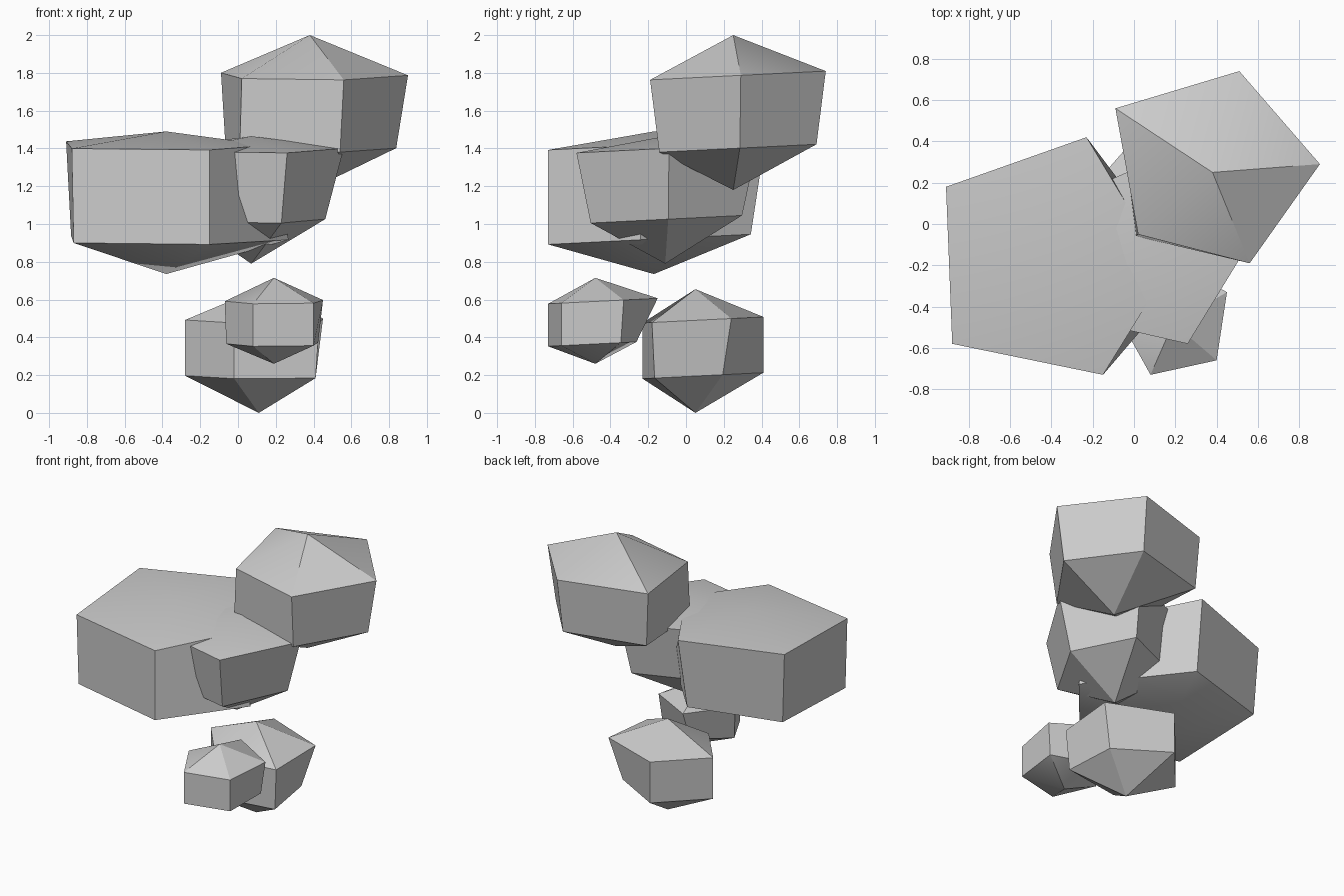
import bpy
import bmesh
import math
from mathutils import Vector

default_cube = bpy.data.objects.get("Cube")
if default_cube:
    bpy.data.objects.remove(default_cube, do_unlink=True)

stone_grey = bpy.data.materials.new("stone_grey")
stone_grey.use_nodes = True
grey = (0.6, 0.6, 0.6, 1.0)
stone_grey.diffuse_color = grey
stone_grey.node_tree.nodes["Principled BSDF"].inputs["Base Color"].default_value = grey

RING_TILT = 0.05  # every stone's rings rise slightly towards the back


def build_rock(name, centre, levels, outline, tapers):
    """Faceted stone: bottom tip, lower ring, upper ring and top tip.

    levels holds the heights of these four, outline the upper ring,
    and tapers how far each corner draws in at the lower ring.
    """
    bottom, low, high, top = levels
    middle = Vector(centre)
    mesh_builder = bmesh.new()

    def corner(offset, height):
        point = middle + offset
        return mesh_builder.verts.new((point.x, point.y, height + RING_TILT * offset.y))

    offsets = [Vector(point) - middle for point in outline]
    upper_ring = [corner(offset, high) for offset in offsets]
    lower_ring = [corner(offset * taper, low) for offset, taper in zip(offsets, tapers)]
    top_tip = mesh_builder.verts.new((*centre, top))
    bottom_tip = mesh_builder.verts.new((*centre, bottom))

    # Crown, wall and underside facets
    count = len(outline)
    for index in range(count):
        following = (index + 1) % count
        mesh_builder.faces.new((upper_ring[index], upper_ring[following], top_tip))
        mesh_builder.faces.new((lower_ring[index], lower_ring[following],
                                upper_ring[following], upper_ring[index]))
        mesh_builder.faces.new((lower_ring[following], lower_ring[index], bottom_tip))
    bmesh.ops.recalc_face_normals(mesh_builder, faces=mesh_builder.faces[:])

    mesh = bpy.data.meshes.new(name)
    mesh_builder.to_mesh(mesh)
    mesh_builder.free()
    mesh.materials.append(stone_grey)
    rock = bpy.data.objects.new(name, mesh)
    bpy.context.collection.objects.link(rock)

    # Soften shallow edges only
    bpy.ops.object.select_all(action="DESELECT")
    rock.select_set(True)
    bpy.context.view_layer.objects.active = rock
    bpy.ops.object.shade_smooth_by_angle(angle=math.radians(30))
    return rock


# High stone at the back
build_rock("top_rock", centre=(.38, .25), levels=(1.18, 1.4, 1.785, 2),
           outline=[(-.09, .56), (.02, -.05), (.56, -.19), (.9, .29), (.51, .74)],
           tapers=[.95, 1.03, .89, .88, .9])

# Broad stone on one side
build_rock("broad_rock", centre=(-.38, -.17), levels=(.735, .92, 1.42, 1.49),
           outline=[(-.91, .18), (-.88, -.58), (-.15, -.73), (.16, -.23), (-.23, .42)],
           tapers=[.95, .98, 1, 1.2, .87])

# Stone wedged in the middle
build_rock("middle_rock", centre=(.07, -.11), levels=(.79, 1.025, 1.4, 1.465),
           outline=[(-.33, .12), (-.31, -.45), (.26, -.58), (.56, -.09), (.26, .38)],
           tapers=[.85, .85, .84, .8, .83])

# Stone at the base
build_rock("base_rock", centre=(.11, .05), levels=(0, .195, .49, .655),
           outline=[(-.28, .09), (-.02, -.23), (.43, -.18), (.45, .24), (0, .41)],
           tapers=[1, 1, .94, .76, 1])

# Small stone in front
build_rock("small_rock", centre=(.19, -.48), levels=(.26, .365, .59, .715),
           outline=[(-.07, -.46), (.08, -.73), (.4, -.66), (.45, -.33), (.13, -.15)],
           tapers=[.97, 1, 1, .9, .66])
